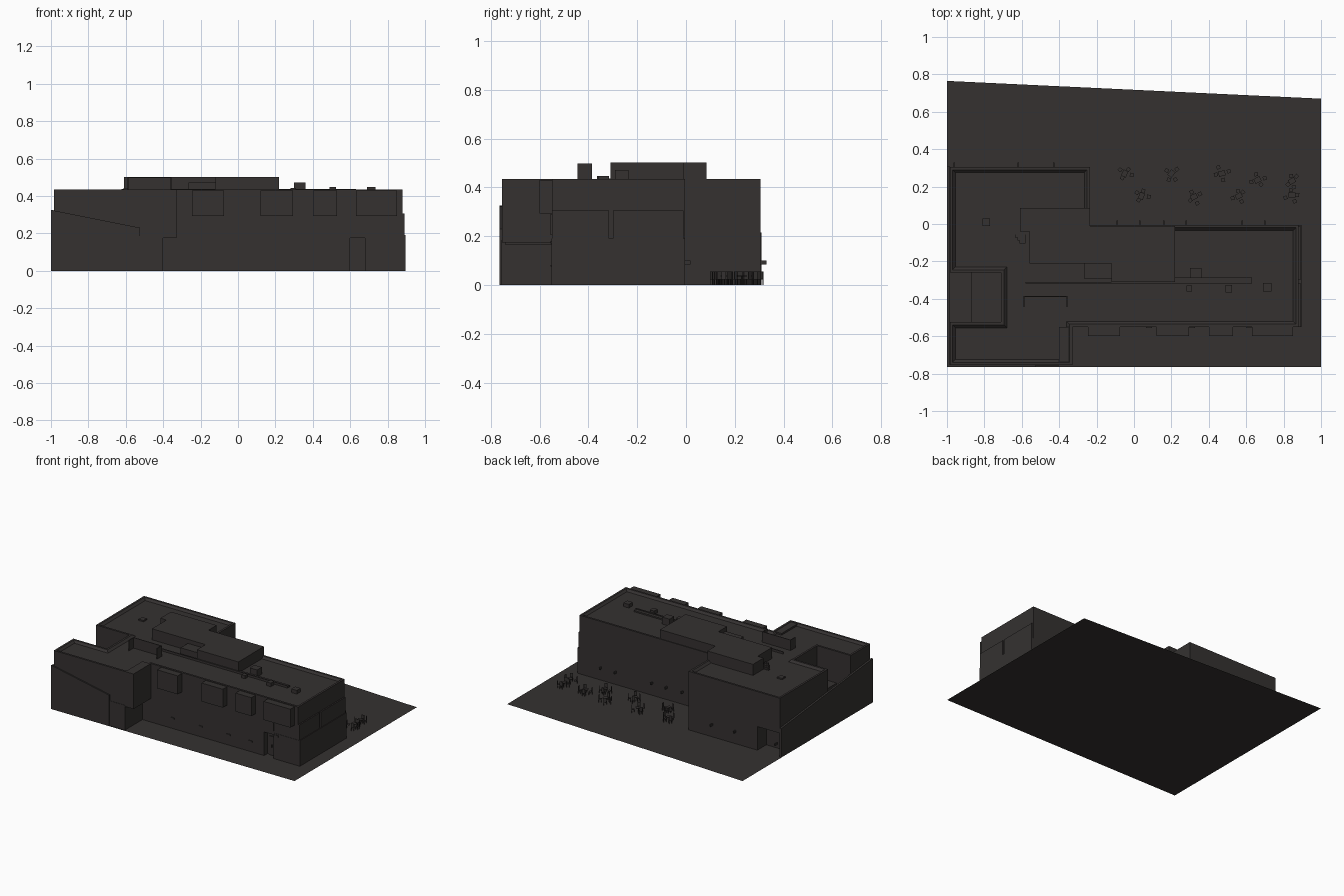
import bpy, bmesh, math, random
from mathutils import Vector, Matrix

if "Cube" in bpy.data.objects:
    bpy.data.objects.remove(bpy.data.objects["Cube"])

random.seed(4)
dark = bpy.data.materials.new("dark_brown")
dark.diffuse_color = (0.035, 0.031, 0.03, 1)
dark.use_nodes = True
dark.node_tree.nodes["Principled BSDF"].inputs["Base Color"].default_value = dark.diffuse_color


def finish(name, bm):
    bmesh.ops.recalc_face_normals(bm, faces=bm.faces)
    me = bpy.data.meshes.new(name)
    bm.to_mesh(me)
    bm.free()
    me.materials.append(dark)
    ob = bpy.data.objects.new(name, me)
    bpy.context.collection.objects.link(ob)
    return ob


def add_box(bm, x0, x1, y0, y1, z0, z1):
    size = Matrix.Diagonal((x1 - x0, y1 - y0, z1 - z0, 1))
    mid = Matrix.Translation(((x0 + x1) / 2, (y0 + y1) / 2, (z0 + z1) / 2))
    bmesh.ops.create_cube(bm, size=1, matrix=mid @ size)


def boxes(name, *dims):
    bm = bmesh.new()
    for d in dims:
        add_box(bm, *d)
    return finish(name, bm)


def prism(name, pts, depth, rim=0, drop=0):
    """Extrude a 3D outline along depth; optionally sink the inset top as a parapet roof."""
    bm = bmesh.new()
    base = bm.faces.new([bm.verts.new(p) for p in pts])
    out = bmesh.ops.extrude_face_region(bm, geom=[base], use_keep_orig=True)
    top = [f for f in out["geom"] if isinstance(f, bmesh.types.BMFace)]
    verts = [v for v in out["geom"] if isinstance(v, bmesh.types.BMVert)]
    bmesh.ops.translate(bm, verts=verts, vec=depth)
    if rim:
        bmesh.ops.recalc_face_normals(bm, faces=bm.faces)
        bmesh.ops.inset_region(bm, faces=top, thickness=rim / 2, use_even_offset=True)
        bmesh.ops.inset_region(bm, faces=top, thickness=rim / 2, use_even_offset=True)
        bmesh.ops.translate(bm, verts=list({v for f in top for v in f.verts}), vec=(0, 0, -drop))
    return finish(name, bm)


# Site plane
bm = bmesh.new()
bm.faces.new([bm.verts.new(p) for p in
              [(-1, -.765, 0), (1, -.765, 0), (1, .67, 0), (-1, .765, 0)]])
finish("site", bm)

# Upper storey with parapet and a terrace notch on the left
plan = [(-.985, -.755), (-.33, -.755), (-.33, -.55), (.88, -.55), (.88, -.005),
        (-.235, -.005), (-.235, .305), (-.985, .305), (-.985, -.26), (-.71, -.26),
        (-.71, -.525), (-.985, -.525)]
prism("upper_storey", [(x, y, .175) for x, y in plan], (0, 0, .26), rim=.03, drop=.015)
boxes("wing_roof_strip", (-.4, -.345, -.74, -.55, .415, .433))

# Lower storey, with an entrance recess at the front and a corner recess at the back left
boxes("lower_storey",
      (-.4, .60, -.55, -.005, 0, .18),
      (.60, .68, -.51, -.005, 0, .18),
      (.68, .895, -.552, -.005, 0, .19),
      (-.80, -.235, -.26, .305, 0, .18),
      (-.985, -.80, -.26, .20, 0, .18),
      (-.985, -.4, -.75, -.525, 0, .167),
      (-.525, -.4, -.757, -.74, 0, .185),
      (-.71, -.4, -.55, -.25, 0, .18))
boxes("terrace_floor", (-.87, -.7, -.53, -.25, 0, .2))
boxes("end_wall_panels", (.87, .89, -.55, -.315, .19, .305), (.87, .89, -.3, -.01, .19, .305))

# Sloping perimeter screen walls
prism("left_screen_wall", [(-1, -.765, 0), (-1, .31, 0), (-1, .31, .215), (-1, -.765, .325)], (.014, 0, 0))
prism("front_screen_wall", [(-1, -.765, 0), (-.525, -.765, 0), (-.525, -.765, .23), (-1, -.765, .325)],
      (0, .014, 0))

# Projecting bay windows
boxes("front_bays", *[(a, b, -.6, -.54, .293, .43)
                      for a, b in [(-.245, -.075), (.12, .295), (.4, .53), (.63, .85)]])

# Entrance door, canopy and panel
boxes("entrance", (.615, .665, -.517, -.505, 0, .14), (.60, .68, -.556, -.54, .205, .29),
      (.68, .72, -.556, -.545, .17, .18), (.64, .645, -.525, -.51, .06, .08))

# Rooftop penthouse
pent = [(-.61, .085), (-.61, -.04), (-.56, -.04), (-.56, -.21), (-.12, -.21), (-.12, -.31),
        (.22, -.31), (.22, -.01), (-.235, -.01), (-.235, .085)]
prism("penthouse", [(x, y, .415) for x, y in pent], (0, 0, .087))
boxes("penthouse_annex", (-.265, -.12, -.295, -.2, .415, .472))
boxes("penthouse_steps", *[(-.65 + i * .013, -.58, -.055 - i * .016, -.04 - i * .016, .415, .425 + i * .006)
                           for i in range(4)])

# U-shaped equipment screen
boxes("roof_screen", (-.59, -.355, -.39, -.385, .415, .498),
      (-.59, -.585, -.445, -.385, .415, .498), (-.36, -.355, -.445, -.385, .415, .498))

# Roof plant, skylights and duct
boxes("roof_units", (.3, .36, -.29, -.235, .415, .472), (.28, .31, -.36, -.33, .415, .443),
      (.49, .525, -.365, -.325, .415, .447), (.69, .735, -.36, -.315, .415, .447))
boxes("roof_duct", (-.58, .63, -.318, -.31, .415, .436), (.22, .63, -.31, -.287, .415, .43))
boxes("roof_hatch", (-.81, -.77, -.01, .03, .415, .43))

# Small wall lights
boxes("back_lights", *[(x - .004, x + .004, -.006, .018, .085, .1) for x in (-.09, .03, .16, .28, .58, .7)],
      *[(x - .004, x + .004, .3, .33, .085, .1) for x in (-.96, -.62, -.43)])
boxes("front_lights", *[(x - .015, x + .015, -.556, -.545, .075, .083) for x in (-.15, .08, .31, .49)])


# Courtyard table and chair groups
def table_group(i, x, y):
    bm = bmesh.new()
    add_box(bm, -.018, .018, -.014, .014, .034, .038)
    add_box(bm, -.003, .003, -.003, .003, 0, .034)
    for k in range(4):
        part = bmesh.new()
        add_box(part, -.01, .01, -.01, .01, .022, .025)
        add_box(part, .008, .01, -.01, .01, .022, .055)
        for sx in (-.009, .009):
            for sy in (-.009, .009):
                add_box(part, sx - .001, sx + .001, sy - .001, sy + .001, 0, .022)
        r = random.uniform(.026, .04)
        part.transform(Matrix.Rotation(k * math.pi / 2 + random.uniform(-.4, .4), 4, 'Z')
                       @ Matrix.Translation((r, 0, 0)))
        tmp = bpy.data.meshes.new("tmp")
        part.to_mesh(tmp)
        part.free()
        bm.from_mesh(tmp)
        bpy.data.meshes.remove(tmp)
    bm.transform(Matrix.Translation((x, y, 0)) @ Matrix.Rotation(random.uniform(0, 1.5), 4, 'Z'))
    finish(f"table_group_{i}", bm)


spots = [(-.05, .27), (.04, .15), (.2, .27), (.32, .145), (.47, .27), (.56, .15),
         (.66, .235), (.845, .23), (.845, .155)]
for i, (x, y) in enumerate(spots):
    table_group(i + 1, x, y)
